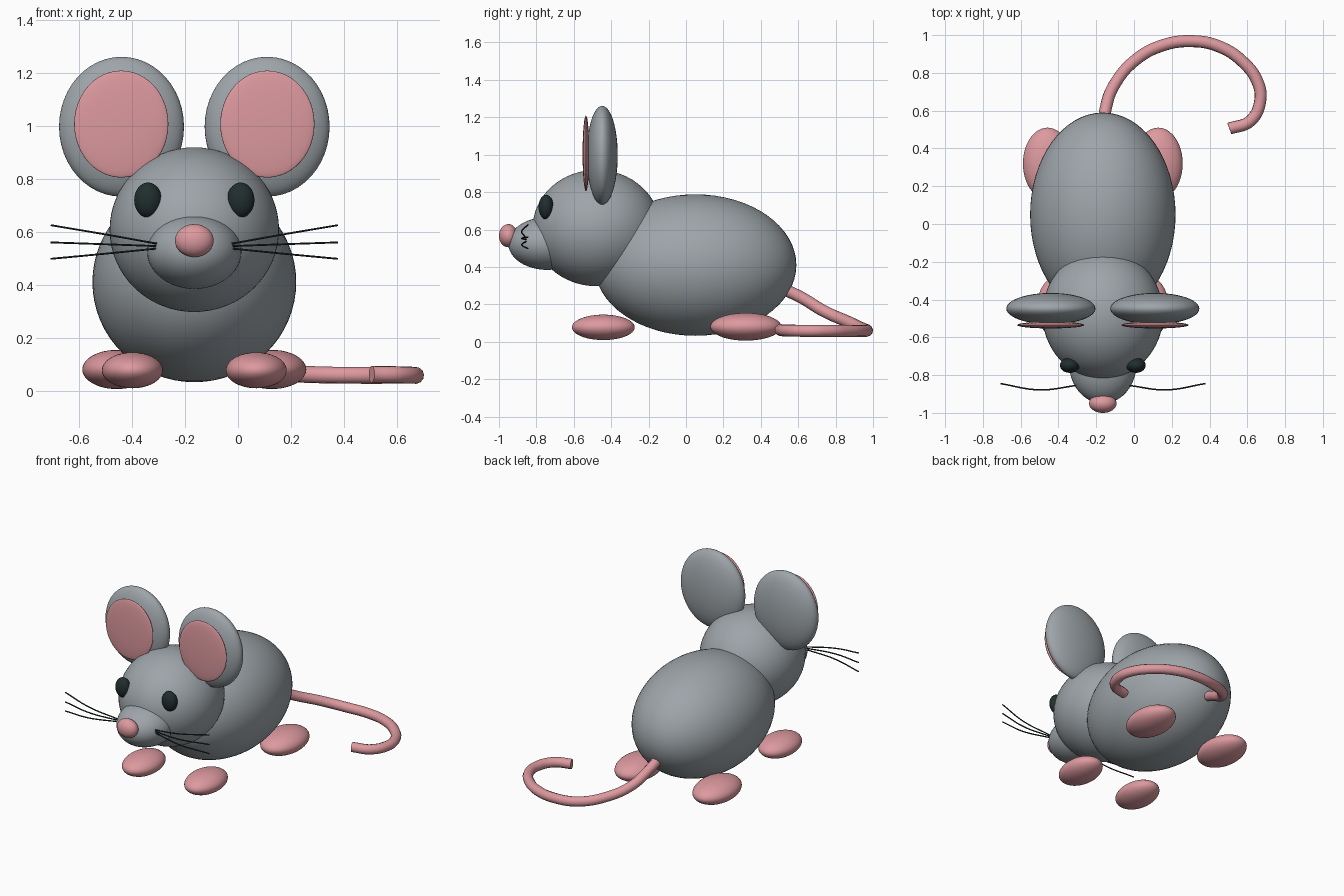
import bpy
import math

if "Cube" in bpy.data.objects:
    bpy.data.objects.remove(bpy.data.objects["Cube"])

CX = -0.165  # the body's mirror plane; the tail curls out to +x


def material(name, rgb):
    m = bpy.data.materials.new(name)
    m.diffuse_color = (*rgb, 1)
    m.use_nodes = True
    m.node_tree.nodes["Principled BSDF"].inputs["Base Color"].default_value = m.diffuse_color
    return m


GREY = material("grey_fur", (0.34, 0.375, 0.40))
PINK = material("pink_skin", (0.72, 0.32, 0.345))
DARK = material("dark_eye", (0.015, 0.027, 0.028))


def ellipsoid(name, offset, y, z, radii, mat, rot=(0, 0, 0), segs=48):
    bpy.ops.mesh.primitive_uv_sphere_add(
        segments=segs, ring_count=segs // 2, radius=1,
        location=(CX + offset, y, z), rotation=rot)
    o = bpy.context.object
    o.name = name
    o.scale = radii
    o.data.materials.append(mat)
    bpy.ops.object.shade_smooth()
    return o


def tube(name, points, radius, mat, sides=4):
    cu = bpy.data.curves.new(name, "CURVE")
    cu.dimensions = "3D"
    cu.bevel_depth = radius
    cu.bevel_resolution = sides
    cu.resolution_u = 8
    cu.use_fill_caps = True
    sp = cu.splines.new("BEZIER")
    sp.bezier_points.add(len(points) - 1)
    for bp, co in zip(sp.bezier_points, points):
        bp.co = co
        bp.handle_left_type = bp.handle_right_type = "AUTO"
    cu.materials.append(mat)
    o = bpy.data.objects.new(name, cu)
    bpy.context.collection.objects.link(o)
    # turn into a mesh so the end caps stay sharp
    bpy.ops.object.select_all(action="DESELECT")
    o.select_set(True)
    bpy.context.view_layer.objects.active = o
    bpy.ops.object.convert(target="MESH")
    bpy.ops.object.shade_smooth_by_angle(angle=math.radians(50))


# Body, head, snout and nose
ellipsoid("body", 0, 0.05, 0.41, (0.385, 0.54, 0.378), GREY, segs=64)
ellipsoid("head", 0, -0.478, 0.608, (0.32, 0.342, 0.311), GREY, segs=64)
ellipsoid("snout", 0, -0.742, 0.525, (0.178, 0.208, 0.141), GREY)
ellipsoid("nose", 0, -0.95, 0.567, (0.073, 0.05, 0.062), PINK)

# Paired parts
for side, s in (("left", -1), ("right", 1)):
    ellipsoid(f"ear_{side}", s * 0.275, -0.448, 0.997,
              (0.236, 0.083, 0.264), GREY)
    ellipsoid(f"inner_ear_{side}", s * 0.276, -0.535, 1.007,
              (0.178, 0.018, 0.202), PINK)
    ellipsoid(f"eye_{side}", s * 0.175, -0.748, 0.72,
              (0.052, 0.040, 0.066), DARK)
    ellipsoid(f"front_foot_{side}", s * 0.234, -0.442, 0.077,
              (0.115, 0.168, 0.068), PINK)
    ellipsoid(f"hind_foot_{side}", s * 0.293, 0.32, 0.08,
              (0.13, 0.19, 0.074), PINK)
    # Whiskers fan out from the snout
    for i, (z0, z1) in enumerate(((0.555, 0.625), (0.546, 0.56), (0.537, 0.498))):
        tube(f"whisker_{side}_{i}",
             [(CX + s * 0.14, -0.855, z0),
              (CX + s * 0.335, -0.878, (z0 + z1) / 2),
              (CX + s * 0.542, -0.845, z1)], 0.004, DARK, 1)

# Tail drops to the floor and curls round
tube("tail", [(-0.16, 0.50, 0.29), (-0.15, 0.61, 0.24), (-0.105, 0.735, 0.165),
              (0.01, 0.87, 0.105), (0.15, 0.945, 0.07), (0.30, 0.968, 0.06),
              (0.45, 0.94, 0.058), (0.58, 0.855, 0.058), (0.655, 0.75, 0.058),
              (0.668, 0.65, 0.058), (0.615, 0.545, 0.06), (0.505, 0.505, 0.062)],
     0.032, PINK)
